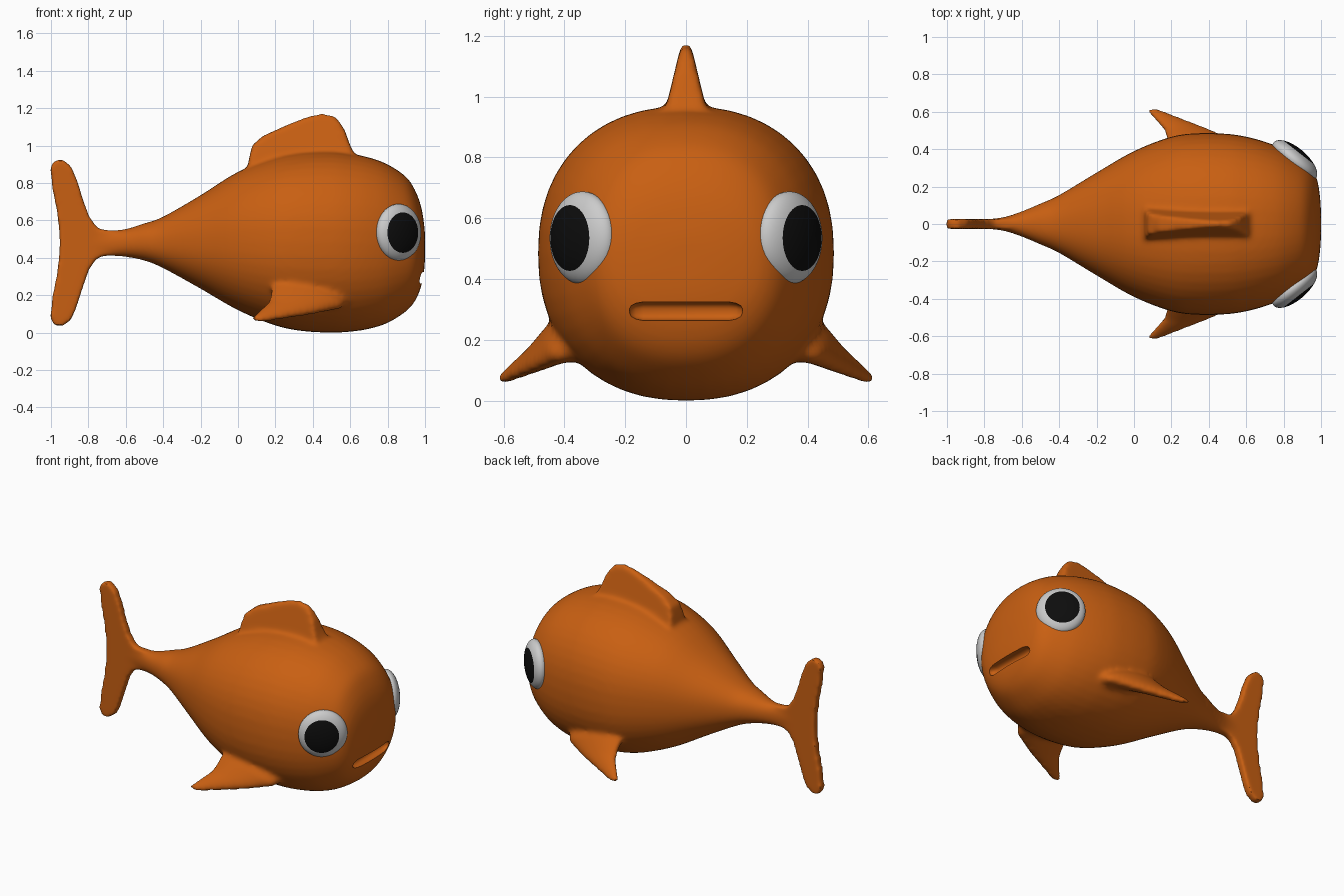
import bpy, bmesh, math
from mathutils import Vector, Matrix

if "Cube" in bpy.data.objects:
    bpy.data.objects.remove(bpy.data.objects["Cube"])


def material(name, rgb):
    m = bpy.data.materials.new(name)
    m.diffuse_color = (*rgb, 1)
    m.use_nodes = True
    m.node_tree.nodes["Principled BSDF"].inputs["Base Color"].default_value = m.diffuse_color
    return m


ORANGE = material("orange_skin", (0.58, 0.115, 0.006))
WHITE = material("eye_white", (0.8, 0.8, 0.8))
BLACK = material("eye_black", (0.004, 0.004, 0.004))


def add_object(name, bm, *mats):
    bmesh.ops.recalc_face_normals(bm, faces=bm.faces)
    me = bpy.data.meshes.new(name)
    bm.to_mesh(me)
    bm.free()
    for m in mats:
        me.materials.append(m)
    ob = bpy.data.objects.new(name, me)
    bpy.context.collection.objects.link(ob)
    return ob


def loft(bm, sections, n=48, power=2.0):
    """Closed skin through superellipse rings given as (centre, axis_u, axis_v)."""
    rings = []
    for c, u, v in sections:
        ring = []
        for i in range(n):
            a = 2 * math.pi * i / n
            p, q = math.cos(a), math.sin(a)
            p = math.copysign(abs(p) ** (2 / power), p)
            q = math.copysign(abs(q) ** (2 / power), q)
            ring.append(bm.verts.new(Vector(c) + Vector(u) * p + Vector(v) * q))
        rings.append(ring)
    for r, s in zip(rings, rings[1:]):
        for i in range(n):
            j = (i + 1) % n
            bm.faces.new((r[i], r[j], s[j], s[i]))
    bm.faces.new(rings[0][::-1])
    bm.faces.new(rings[-1])


def plate(bm, outline, half):
    """Upright fin from an x/z outline; half(z) is its half thickness."""
    a = [bm.verts.new((x, -half(z), z)) for x, z in outline]
    b = [bm.verts.new((x, half(z), z)) for x, z in outline]
    bm.faces.new(a)
    bm.faces.new(b[::-1])
    for i in range(len(a)):
        j = (i + 1) % len(a)
        bm.faces.new((a[i], b[i], b[j], a[j]))


def spline(rows, steps=4):
    """Catmull-Rom interpolation of the profile rows."""
    out = []
    for i in range(len(rows) - 1):
        quad = [Vector(rows[min(max(k, 0), len(rows) - 1)]) for k in range(i - 1, i + 3)]
        p0, p1, p2, p3 = quad
        for s in range(steps):
            t = s / steps
            out.append(p1 + 0.5 * t * (p2 - p0 + t * (2 * p0 - 5 * p1 + 4 * p2 - p3
                                                     + t * (3 * (p1 - p2) + p3 - p0))))
    return out + [Vector(rows[-1])]


# Body: x, bottom z, top z, half width
profile = [
    (-0.82, .425, .535, .024), (-0.70, .410, .545, .036), (-0.60, .405, .555, .068),
    (-0.50, .385, .585, .110), (-0.40, .345, .620, .155), (-0.20, .235, .735, .275),
    (0.00, .120, .860, .390), (0.20, .038, .935, .467), (0.35, .008, .963, .486),
    (0.50, .000, .968, .482), (0.60, .005, .957, .467), (0.70, .020, .937, .440),
    (0.80, .052, .900, .400), (0.90, .115, .832, .340), (0.95, .175, .755, .295),
    (0.98, .250, .670, .235), (0.995, .330, .580, .140), (1.0, .400, .520, .060)]
bm = bmesh.new()
loft(bm, [((x, 0, (b + t) / 2), (0, w, 0), (0, 0, (t - b) / 2))
          for x, b, t, w in spline(profile)], power=2.25)

# Tail fin, mirrored about its mid height
half_tail = [(-0.66, .545), (-0.70, .548), (-0.75, .56), (-0.795, .62), (-0.83, .72),
             (-0.865, .83), (-0.895, .895), (-0.94, .927), (-0.985, .92), (-1.004, .88),
             (-0.995, .78), (-0.965, .63), (-0.953, .48)]
plate(bm, half_tail + [(x, .96 - z) for x, z in half_tail[-2::-1]], lambda z: 0.026)

# Dorsal fin, thin at the top and wide at the root
dorsal = [(0.05, .80), (0.055, .91), (0.075, 1.0), (0.13, 1.05), (0.25, 1.105),
          (0.37, 1.155), (0.45, 1.172), (0.525, 1.155), (0.57, 1.085), (0.60, 1.0),
          (0.63, .94), (0.64, .80)]
plate(bm, dorsal, lambda z: 0.016 + 0.24 * (1.172 - z))

# Pectoral fins: tapered sections from the flank out to the tip
for s in (1, -1):
    sections = []
    for c, chord, thick in [((.385, .36, .215), .215, .085), ((.365, .43, .185), .195, .055),
                            ((.285, .50, .135), .125, .036), ((.175, .565, .095), .072, .024),
                            ((.095, .612, .066), .032, .016)]:
        sections.append(((c[0], c[1] * s, c[2]), Vector((.97, 0, -.24)) * chord,
                         Vector((.17, .66 * s, .73)) * thick))
    loft(bm, sections, 24)
body = add_object("fish_body", bm, ORANGE)

# Mouth slot cutter
bm = bmesh.new()
loft(bm, [((.985, y, .294), (k * .046, 0, 0), (0, 0, k * .031)) for y, k in
          [(-.186, .3), (-.18, .6), (-.165, .85), (-.14, 1), (.14, 1),
           (.165, .85), (.18, .6), (.186, .3)]], 32, 2.6)
cutter = add_object("mouth_cutter", bm, ORANGE)
cutter.hide_render = True

# Fuse and soften the skin, then cut the mouth
m = body.modifiers.new("fuse", 'REMESH')
m.mode = 'VOXEL'
m.voxel_size = 0.013
m = body.modifiers.new("soften", 'SMOOTH')
m.factor = 0.5
m.iterations = 12
m = body.modifiers.new("mouth", 'BOOLEAN')
m.operation = 'DIFFERENCE'
m.solver = 'EXACT'
m.object = cutter
bpy.context.view_layer.objects.active = body
body.select_set(True)
bpy.ops.object.convert(target='MESH')
bpy.data.objects.remove(cutter)
bpy.ops.object.shade_smooth_by_angle(angle=math.radians(40))

# Eyes: flattened balls with a dark pupil cap
for s, name in ((1, "left_eye"), (-1, "right_eye")):
    bm = bmesh.new()
    bmesh.ops.create_uvsphere(bm, u_segments=48, v_segments=40, radius=1)
    for f in bm.faces:
        c = f.calc_center_median()
        f.material_index = int(c.z > 0 and math.hypot(c.x, c.y) < 0.73)
        f.smooth = True
    normal = Vector((.65, .76 * s, 0)).normalized()
    up = Vector((0, 0, 1))
    side = up.cross(normal)
    frame = Matrix((side, up, normal)).transposed().to_4x4()
    tilt = Matrix.Rotation(0.1 * s, 4, 'Y')
    bm.transform(Matrix.Translation((.859, .34 * s, .535)) @ frame
                 @ Matrix.Diagonal((.148, .153, .066, 1)) @ tilt)
    add_object(name, bm, WHITE, BLACK)
